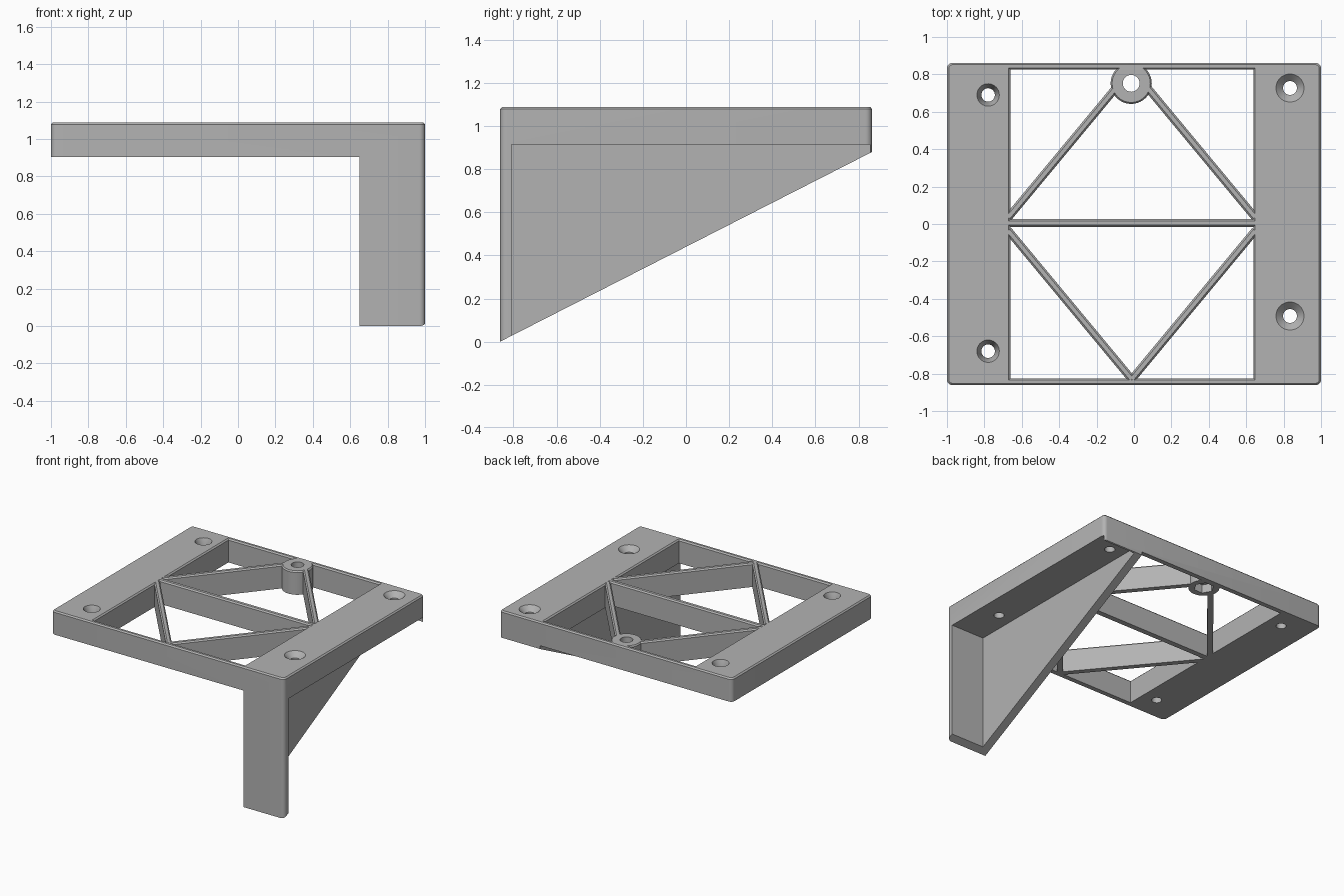
import bpy, bmesh, math
from mathutils import Vector

if "Cube" in bpy.data.objects:
    bpy.data.objects.remove(bpy.data.objects["Cube"])

grey = bpy.data.materials.new("plain_grey")
grey.use_nodes = True
colour = (0.45, 0.45, 0.45, 1)
grey.diffuse_color = colour
grey.node_tree.nodes["Principled BSDF"].inputs["Base Color"].default_value = colour

HW, HD = 1.0, 0.862            # half width and depth of the plate
TOP, UNDER = 1.088, 0.905      # plate top and underside
LEG_X = 0.65                   # inner side of the leg
CX = -0.012                    # centre line of the truss
CH = 0.01                      # small edge chamfer


def rect(x0, x1, y0, y1):
    return [(x0, y0), (x1, y0), (x1, y1), (x0, y1)]


def ring(x, y, r, n=40):
    return [(x + r * math.cos(math.tau * i / n), y + r * math.sin(math.tau * i / n))
            for i in range(n)]


def rounded(hw, hd, r, n=6):
    pts = []
    for k, (sx, sy) in enumerate([(1, 1), (-1, 1), (-1, -1), (1, -1)]):
        for i in range(n + 1):
            a = math.pi / 2 * (k + i / n)
            pts.append((sx * (hw - r) + r * math.cos(a), sy * (hd - r) + r * math.sin(a)))
    return pts


def loft(name, layers):
    """Closed solid through matching outlines, each given as (outline, height)."""
    bm = bmesh.new()
    rings = [[bm.verts.new((x, y, z)) for x, y in pts] for pts, z in layers]
    n = len(rings[0])
    for a, b in zip(rings, rings[1:]):
        for i in range(n):
            j = (i + 1) % n
            bm.faces.new((a[i], a[j], b[j], b[i]))
    bm.faces.new(rings[0][::-1])
    bm.faces.new(rings[-1])
    bmesh.ops.recalc_face_normals(bm, faces=bm.faces)
    me = bpy.data.meshes.new(name)
    bm.to_mesh(me)
    bm.free()
    ob = bpy.data.objects.new(name, me)
    bpy.context.collection.objects.link(ob)
    me.materials.append(grey)
    return ob


def cut(target, cutter):
    mod = target.modifiers.new("cut", 'BOOLEAN')
    mod.operation, mod.solver, mod.object = 'DIFFERENCE', 'EXACT', cutter
    bpy.context.view_layer.objects.active = target
    bpy.ops.object.modifier_apply(modifier=mod.name)
    bpy.data.objects.remove(cutter)


# Bracket body: rounded block trimmed to a plate with one wedge-shaped leg
body = loft("bracket_body", [(rounded(HW, HD, 0.03), 0), (rounded(HW, HD, 0.03), TOP - CH),
                             (rounded(HW - CH, HD - CH, 0.02), TOP)])
area = rect(-1.2, LEG_X, -1, 1)
cut(body, loft("side_cutter", [(area, -0.1), (area, UNDER)]))

# Sloping underside of the leg
slope = loft("slope_cutter", [(rect(0.5, 1.2, -HD, 1), -0.3), (rect(0.5, 1.2, -HD, 1), 0)])
for v in slope.data.vertices:
    if v.co.z > -0.1:
        v.co.z = (v.co.y + HD) * 0.51
cut(body, slope)

# Recess behind the front wall and outside the triangular web
area = rect(0.715, 1.2, -0.81, 0.853)
cut(body, loft("recess_cutter", [(area, -0.1), (area, 0.915)]))

# Large window with a chamfered rim
x0, x1, wy = -0.66, 0.638, 0.825
inner = rect(x0, x1, -wy, wy)
outer = rect(x0 - CH, x1 + CH, -wy - CH, wy + CH)
cut(body, loft("window_cutter", [(inner, 0.5), (inner, TOP - CH), (outer, TOP), (outer, 1.2)]))

# Countersunk screw holes
for x, y, head, r, depth in [(-0.78, 0.69, 0.06, 0.036, 0.06), (-0.78, -0.68, 0.06, 0.036, 0.06),
                             (0.834, 0.727, 0.075, 0.037, 0.04), (0.834, -0.492, 0.075, 0.037, 0.04)]:
    cut(body, loft("screw_cutter", [(ring(x, y, r), 0.7), (ring(x, y, r), TOP - depth),
                                    (ring(x, y, head), TOP), (ring(x, y, head), 1.2)]))


# Truss ribs with chamfered tops
def rib(name, start, end, width=0.042):
    a, b = Vector(start), Vector(end)
    d = (b - a).normalized()
    side = Vector((-d.y, d.x))

    def strip(w):
        return [tuple(p) for p in (a - side * w, b - side * w, b + side * w, a + side * w)]
    return loft(name, [(strip(width / 2), UNDER), (strip(width / 2), TOP - CH),
                       (strip(width / 2 - CH), TOP)])


parts = [body, rib("middle_rib", (x0 - 0.02, 0.005), (x1 + 0.02, 0.005))]
for side_name, sx in (("left", 1), ("right", -1)):
    foot = Vector((CX + sx * 0.66, 0.035))
    peak = Vector((CX, 0.83))
    parts.append(rib("back_rib_" + side_name, foot, foot.lerp(peak, 0.87)))
    parts.append(rib("front_rib_" + side_name, (foot.x, -foot.y), (peak.x, -peak.y)))

# Round boss with a through hole and a hexagonal nut pocket below
bx, by = -0.015, 0.752
boss = loft("bolt_boss", [(ring(bx, by, 0.11), UNDER), (ring(bx, by, 0.11), TOP - CH),
                          (ring(bx, by, 0.102), TOP)])
# Clear the frame inside the boss so the hole stays open
for ob in (boss, body):
    cut(ob, loft("bolt_cutter", [(ring(bx, by, 0.045), 0.5), (ring(bx, by, 0.045), 1.2)]))
    cut(ob, loft("nut_cutter", [(ring(bx, by, 0.072, 6), 0.5), (ring(bx, by, 0.072, 6), 0.97)]))
parts.append(boss)

# Smooth only the rounded surfaces
for ob in parts:
    bpy.ops.object.select_all(action='DESELECT')
    ob.select_set(True)
    bpy.context.view_layer.objects.active = ob
    bpy.ops.object.shade_smooth_by_angle(angle=math.radians(30))
